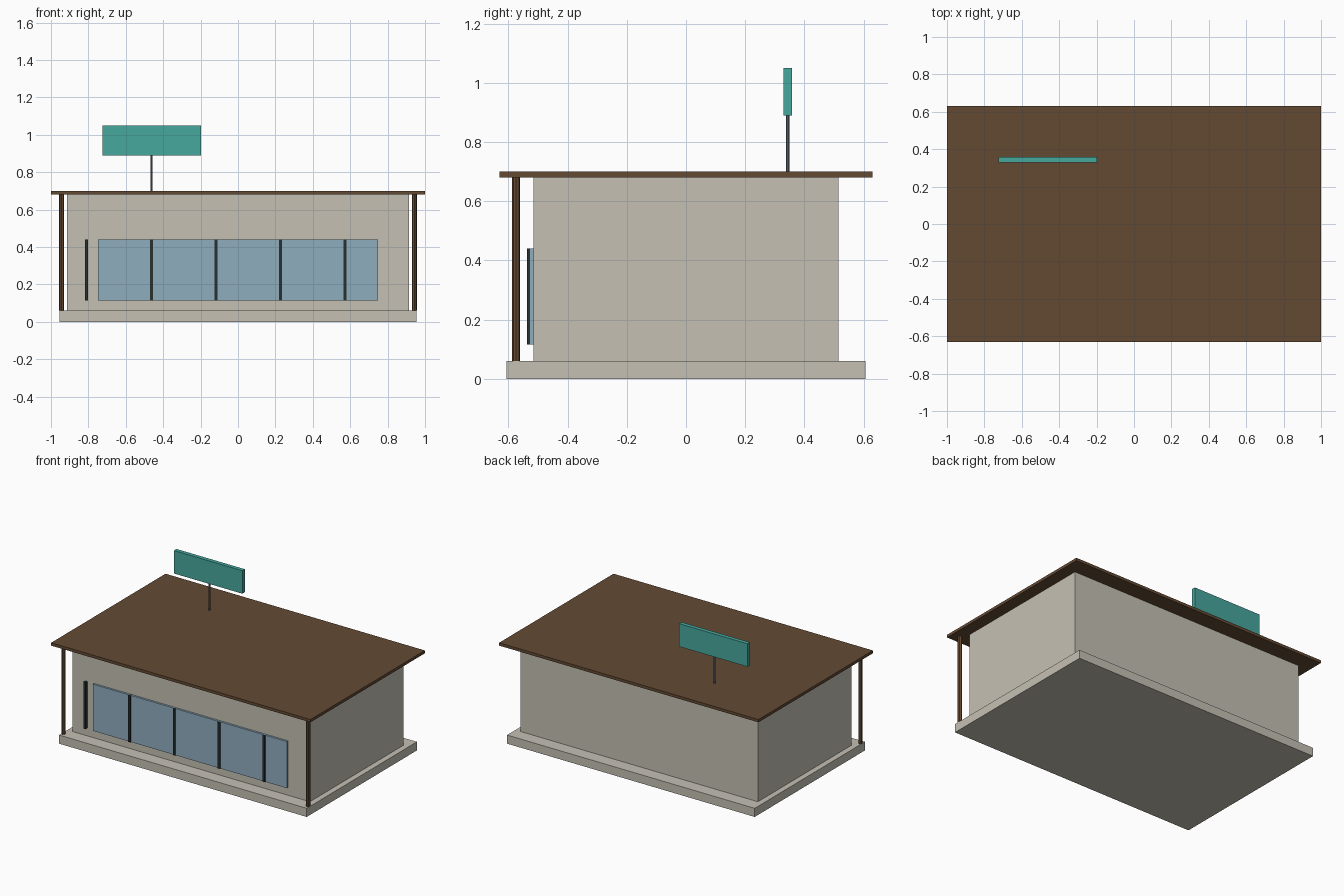
import bpy

old = bpy.data.objects.get("Cube")
if old:
    bpy.data.objects.remove(old, do_unlink=True)


def material(name, r, g, b):
    m = bpy.data.materials.new(name)
    m.use_nodes = True
    m.diffuse_color = (r, g, b, 1)
    bsdf = next(n for n in m.node_tree.nodes if n.type == 'BSDF_PRINCIPLED')
    bsdf.inputs["Base Color"].default_value = (r, g, b, 1)
    return m


stone = material("warm grey stone", 0.56, 0.53, 0.455)
wood = material("brown wood", 0.127, 0.068, 0.034)
glass = material("blue glass", 0.275, 0.418, 0.515)
dark = material("dark frame", 0.021, 0.03, 0.03)
teal = material("teal panel", 0.061, 0.392, 0.337)
steel = material("grey steel", 0.13, 0.16, 0.19)


def box(name, mat, x, y, z):
    """Box spanning the given (low, high) ranges."""
    spans = (x, y, z)
    bpy.ops.mesh.primitive_cube_add(size=1, location=[(a + b) / 2 for a, b in spans])
    ob = bpy.context.object
    ob.name = name
    ob.scale = [b - a for a, b in spans]
    bpy.ops.object.transform_apply(location=False, rotation=False, scale=True)
    ob.data.materials.append(mat)
    return ob


def column(name, mat, x, y, z, radius):
    """Upright round post between two heights."""
    bpy.ops.mesh.primitive_cylinder_add(vertices=8, radius=radius, depth=z[1] - z[0],
                                        location=(x, y, sum(z) / 2))
    ob = bpy.context.object
    ob.name = name
    ob.data.materials.append(mat)
    return ob


# Building shell
FLOOR, EAVE, ROOF = 0.06, 0.68, 0.70
WALL_FRONT = -0.515
box("foundation", stone, (-0.955, 0.955), (-0.607, 0.607), (0, FLOOR))
box("walls", stone, (-0.915, 0.915), (WALL_FRONT, 0.515), (FLOOR, EAVE))
box("flat_roof", wood, (-1, 1), (-0.63, 0.63), (EAVE, ROOF))

# Porch posts
for side, label in ((-1, "right"), (1, "left")):
    column("porch_post_" + label, wood, side * 0.943, -0.574, (FLOOR, EAVE), 0.0135)

# Window band and its upright bars
SILL, HEAD = 0.115, 0.44
box("window_glass", glass, (-0.748, 0.748), (-0.529, WALL_FRONT), (SILL, HEAD))
for i in range(5):
    x = -0.809 + i * 0.3455
    box(f"window_bar_{i + 1}", dark, (x - 0.008, x + 0.008), (-0.537, WALL_FRONT), (SILL, HEAD))

# Rooftop sign
column("sign_pole", steel, -0.462, 0.344, (ROOF, 0.89), 0.006)
box("sign_board", teal, (-0.725, -0.198), (0.33, 0.358), (0.89, 1.05))
